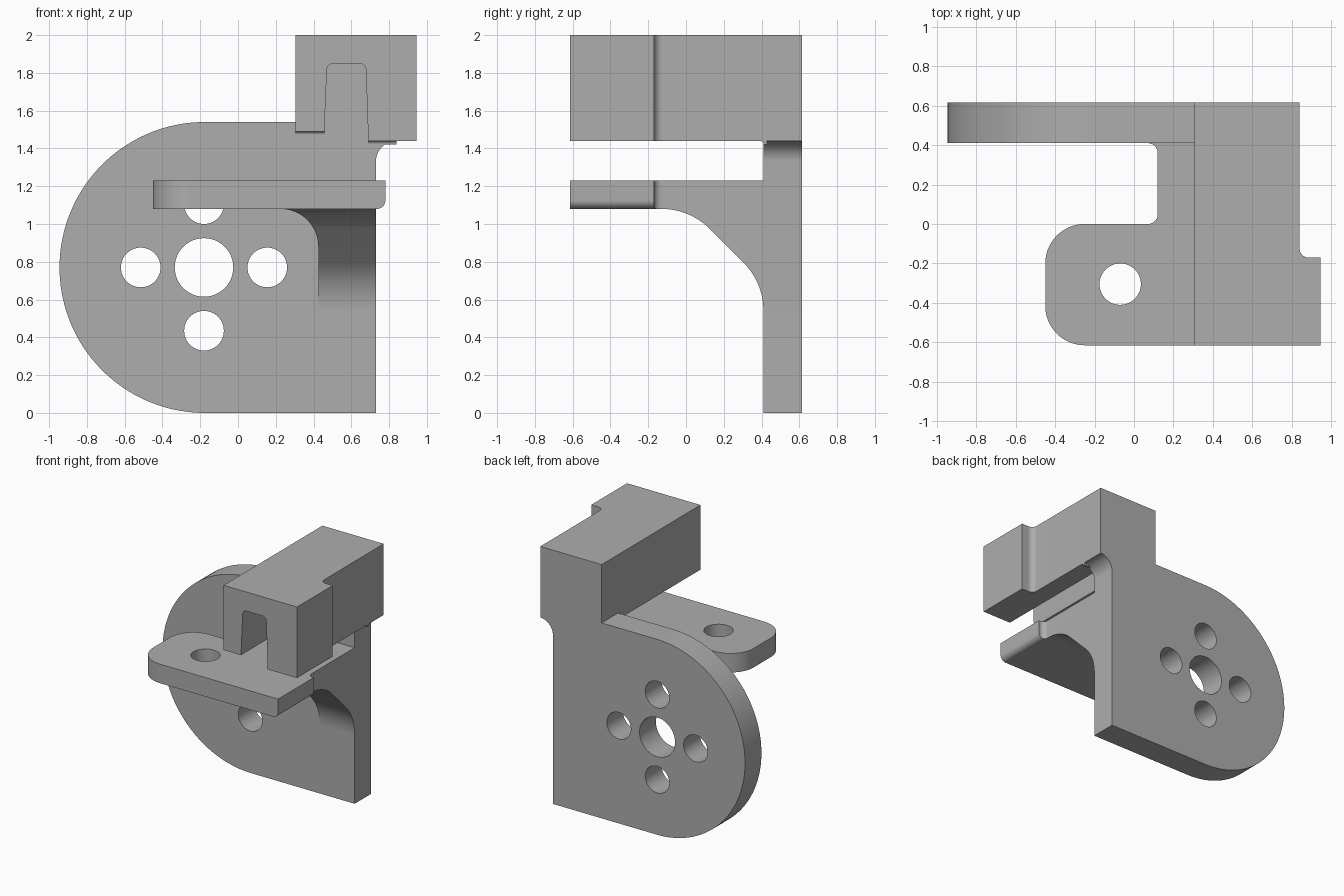
import bpy, bmesh, math
from mathutils import Vector

if "Cube" in bpy.data.objects:
    bpy.data.objects.remove(bpy.data.objects["Cube"], do_unlink=True)

grey = bpy.data.materials.new("plain_grey")
grey.use_nodes = True
grey.diffuse_color = (0.42, 0.42, 0.42, 1)
for node in grey.node_tree.nodes:
    if node.type == 'BSDF_PRINCIPLED':
        node.inputs["Base Color"].default_value = grey.diffuse_color


def rounded(points):
    """Outline from corners (a, b) or (a, b, radius)."""
    out = []
    n = len(points)
    for i, p in enumerate(points):
        c = Vector(p[:2])
        arc = [c]
        if len(p) == 3:
            u = (Vector(points[i - 1][:2]) - c).normalized()
            v = (Vector(points[(i + 1) % n][:2]) - c).normalized()
            half = u.angle(v) / 2
            r = p[2]
            mid = c + (u + v).normalized() * r / math.sin(half)
            start = c + u * r / math.tan(half) - mid
            end = c + v * r / math.tan(half) - mid
            sweep = math.pi - 2 * half
            steps = max(6, int(sweep * (24 if r > 0.3 else 12)))
            arc = [mid + (start * math.sin(sweep * (1 - k / steps))
                          + end * math.sin(sweep * k / steps)) / math.sin(sweep)
                   for k in range(steps + 1)]
        for q in arc:
            if not out or (q - out[-1]).length > 1e-4:
                out.append(q)
    if (out[0] - out[-1]).length < 1e-4:
        out.pop()
    return out


def extrude(name, points, axis, lo, hi):
    """Solid made by pushing an outline along an axis."""
    place = {'x': lambda p, d: (d, p[0], p[1]),
             'y': lambda p, d: (p[0], d, p[1]),
             'z': lambda p, d: (p[0], p[1], d)}[axis]
    outline = rounded(points)
    bm = bmesh.new()
    ends = [[bm.verts.new(place(p, d)) for p in outline] for d in (lo, hi)]
    for ring in ends:
        bm.faces.new(ring)
    for i in range(len(outline)):
        bm.faces.new((ends[0][i - 1], ends[0][i], ends[1][i], ends[1][i - 1]))
    bmesh.ops.recalc_face_normals(bm, faces=bm.faces)
    mesh = bpy.data.meshes.new(name)
    bm.to_mesh(mesh)
    bm.free()
    mesh.materials.append(grey)
    ob = bpy.data.objects.new(name, mesh)
    bpy.context.collection.objects.link(ob)
    return ob


def activate(ob):
    bpy.ops.object.select_all(action='DESELECT')
    ob.select_set(True)
    bpy.context.view_layer.objects.active = ob


def combine(ob, tool, operation):
    mod = ob.modifiers.new("cut", 'BOOLEAN')
    mod.object = tool
    mod.operation = operation
    mod.solver = 'EXACT'
    activate(ob)
    bpy.ops.object.modifier_apply(modifier=mod.name)
    bpy.data.objects.remove(tool, do_unlink=True)


def drill(ob, a, b, r, axis, lo, hi):
    ring = [(a + r * math.cos(math.tau * k / 48), b + r * math.sin(math.tau * k / 48))
            for k in range(48)]
    combine(ob, extrude("drill", ring, axis, lo, hi), 'DIFFERENCE')


FRONT, WALL, BACK = -0.615, 0.41, 0.615

# Back plate with round end and five holes
plate = extrude("back_plate", [
    (-0.945, 0, 0.77), (0.73, 0), (0.73, 1.44, 0.11), (0.84, 1.44), (0.84, 2),
    (0.305, 2), (0.305, 1.54), (-0.945, 1.54, 0.77)], 'y', WALL, BACK)
cx, cz, reach = -0.18, 0.77, 0.335
drill(plate, cx, cz, 0.155, 'y', 0.3, 0.7)
for dx, dz in ((1, 0), (-1, 0), (0, 1), (0, -1)):
    drill(plate, cx + dx * reach, cz + dz * reach, 0.105, 'y', 0.3, 0.7)

# Upper block with a tapered channel underneath
block = extrude("upper_block", [
    (0.305, 1.49), (0.457, 1.49), (0.472, 1.85, 0.035), (0.676, 1.85, 0.035),
    (0.69, 1.44), (0.945, 1.44), (0.945, 2), (0.305, 2)], 'y', FRONT, WALL)
combine(block, extrude("block_plan", [
    (0.2, -0.7), (1.0, -0.7), (1.0, -0.17), (0.84, -0.17, 0.045),
    (0.84, 0.5), (0.2, 0.5)], 'z', 1.3, 2.1), 'INTERSECT')

# Small fillets where the block legs meet the plate
for side, x0, x1, z in (("right", 0.305, 0.457, 1.49), ("left", 0.69, 0.84, 1.44)):
    s = 0.018
    extrude(side + "_leg_fillet", [
        (WALL - s, z), (WALL, z, s), (WALL, z - s), (WALL + s, z - s),
        (WALL + s, z + s), (WALL - s, z + s)], 'x', x0, x1)

# Shelf and its neck to the plate
shelf = extrude("shelf", [
    (-0.45, FRONT, 0.2), (0.78, FRONT), (0.78, -0.17), (0.73, -0.17, 0.04),
    (0.73, WALL), (0.07, WALL), (0.12, WALL, 0.05), (0.12, 0, 0.05),
    (-0.45, 0, 0.2)], 'z', 1.08, 1.23)
combine(shelf, extrude("shelf_side", [
    (-0.6, 1.08), (0.78, 1.08, 0.045), (0.78, 1.3), (-0.6, 1.3)],
    'y', -0.7, 0.5), 'INTERSECT')
drill(shelf, -0.07, -0.305, 0.105, 'z', 1.0, 1.3)

# Gusset under the neck
gusset = extrude("gusset", [
    (-0.13, 1.1), (-0.13, 1.08), (0.02, 1.08, 0.36), (WALL, 0.69, 0.36),
    (WALL, 0.5), (0.45, 0.5), (0.45, 1.1)], 'x', 0.2, 0.73)
combine(gusset, extrude("gusset_front", [
    (0.425, 0.4), (0.8, 0.4), (0.8, 1.2), (0.15, 1.2), (0.15, 1.08),
    (0.425, 1.08, 0.2)], 'y', -0.3, 0.6), 'INTERSECT')

for ob in [o for o in bpy.context.collection.objects if o.type == 'MESH']:
    activate(ob)
    bpy.ops.object.shade_smooth_by_angle(angle=math.radians(30))
